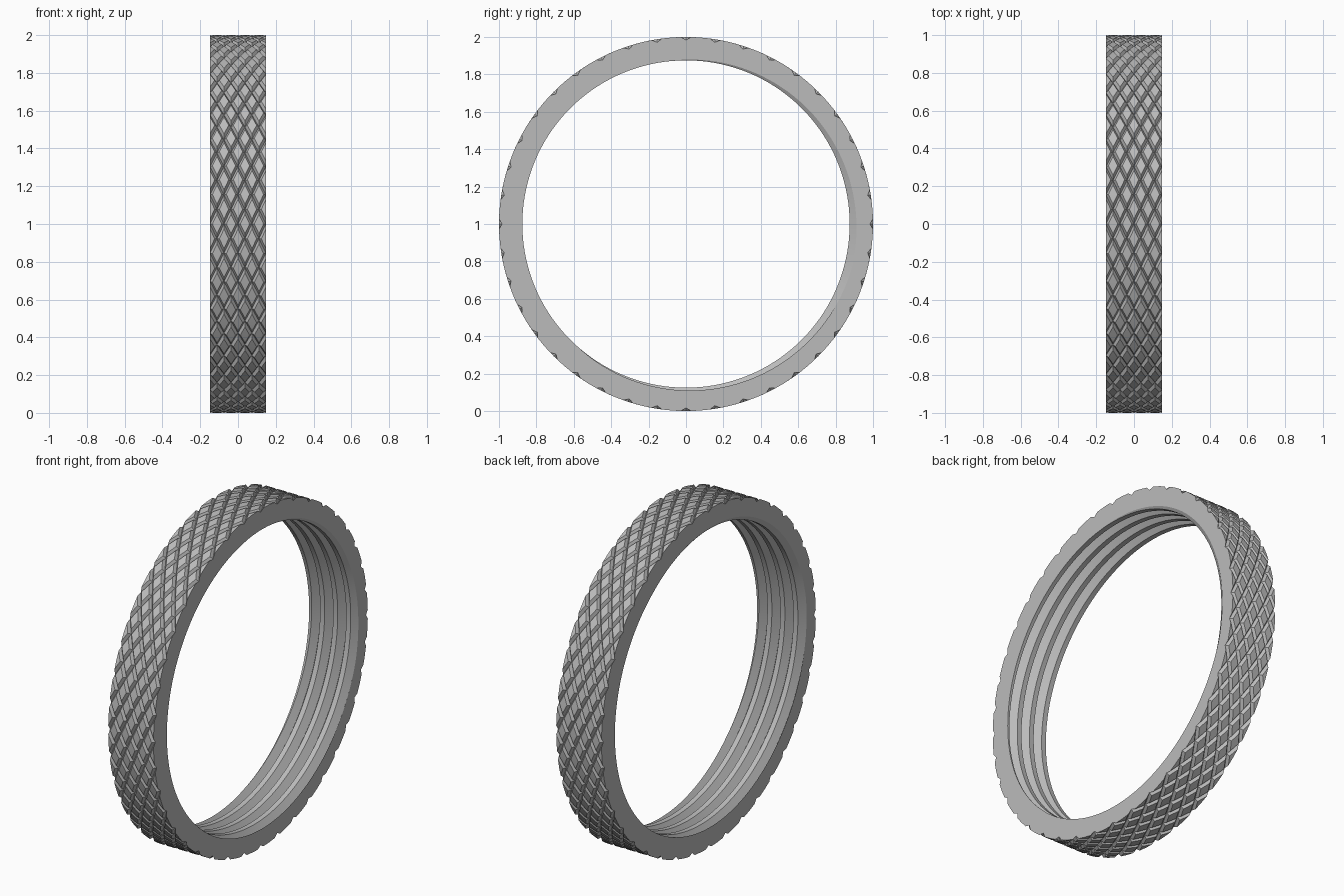
import bpy, bmesh
from math import sin, cos, pi, radians

cube = bpy.data.objects.get("Cube")
if cube:
    bpy.data.objects.remove(cube)

HALF = 0.148                 # half the ring width
R_OUT, R_IN = 1.0, 0.875
STARTS = 40                  # knurl grooves around the rim
CELL_W, CELL_A = HALF / 2, 2 * pi / STARTS
KNURL_DEPTH, PLATEAU = 0.017, 0.66
PITCH, THREAD_DEPTH, SEGS = 0.085, 0.042, 144

bm = bmesh.new()


def point(x, angle, r):
    return bm.verts.new((x, r * cos(angle), 1 + r * sin(angle)))


# Knurled outside: raised diamonds between crossing grooves
def diamond(cx, ca):
    dirs = [(1, 0), (0, 1), (-1, 0), (0, -1)]

    def ring(scale, r):
        return [point(cx + dx * scale * CELL_W / 2, ca + da * scale * CELL_A / 2, r)
                for dx, da in dirs]

    low, top = ring(1, R_OUT - KNURL_DEPTH), ring(PLATEAU, R_OUT)
    for k in range(4):
        n = (k + 1) % 4
        bm.faces.new((low[k], low[n], top[n], top[k]))
    bm.faces.new((top[0], top[1], top[2]))
    bm.faces.new((top[0], top[2], top[3]))


for i in range(-4, 5):
    for j in range(2 * STARTS):
        if (i + j) % 2:
            diamond(i * CELL_W / 2, j * CELL_A / 2)

# Threaded inside: a flat ridge and a V groove swept along a helix
profile = [(0, 0), (0.35, 0), (0.675, THREAD_DEPTH), (1, 0)]
x_start = HALF - PITCH * (0.675 - 15 / 360)
rows = []
for n in range(-6 * SEGS, 4 * SEGS + 1):
    turn = n / SEGS
    rows.append([point(x_start + PITCH * (turn + u), 2 * pi * turn, R_IN + d)
                 for u, d in profile])
for a, b in zip(rows, rows[1:]):
    for k in range(3):
        bm.faces.new((a[k], a[k + 1], b[k + 1], b[k]))

bmesh.ops.remove_doubles(bm, verts=bm.verts[:], dist=1e-5)

# Trim both ends flat and close them
for side in (-1, 1):
    bmesh.ops.bisect_plane(bm, geom=bm.verts[:] + bm.edges[:] + bm.faces[:], dist=1e-5,
                           plane_co=(side * HALF, 0, 0), plane_no=(side, 0, 0),
                           clear_outer=True)
    rim = [e for e in bm.edges if e.is_boundary
           and all(abs(v.co.x - side * HALF) < 1e-4 for v in e.verts)]
    bmesh.ops.triangle_fill(bm, edges=rim, use_beauty=True, normal=(side, 0, 0))
bmesh.ops.recalc_face_normals(bm, faces=bm.faces[:])

mesh = bpy.data.meshes.new("knurled_ring")
bm.to_mesh(mesh)
bm.free()
ring_obj = bpy.data.objects.new("knurled_ring", mesh)
bpy.context.collection.objects.link(ring_obj)

# Plain grey metal
grey = bpy.data.materials.new("grey")
grey.use_nodes = True
colour = (0.5, 0.5, 0.5, 1)
grey.diffuse_color = colour
grey.node_tree.nodes["Principled BSDF"].inputs["Base Color"].default_value = colour
mesh.materials.append(grey)

bpy.ops.object.select_all(action="DESELECT")
ring_obj.select_set(True)
bpy.context.view_layer.objects.active = ring_obj
bpy.ops.object.shade_smooth_by_angle(angle=radians(25))
